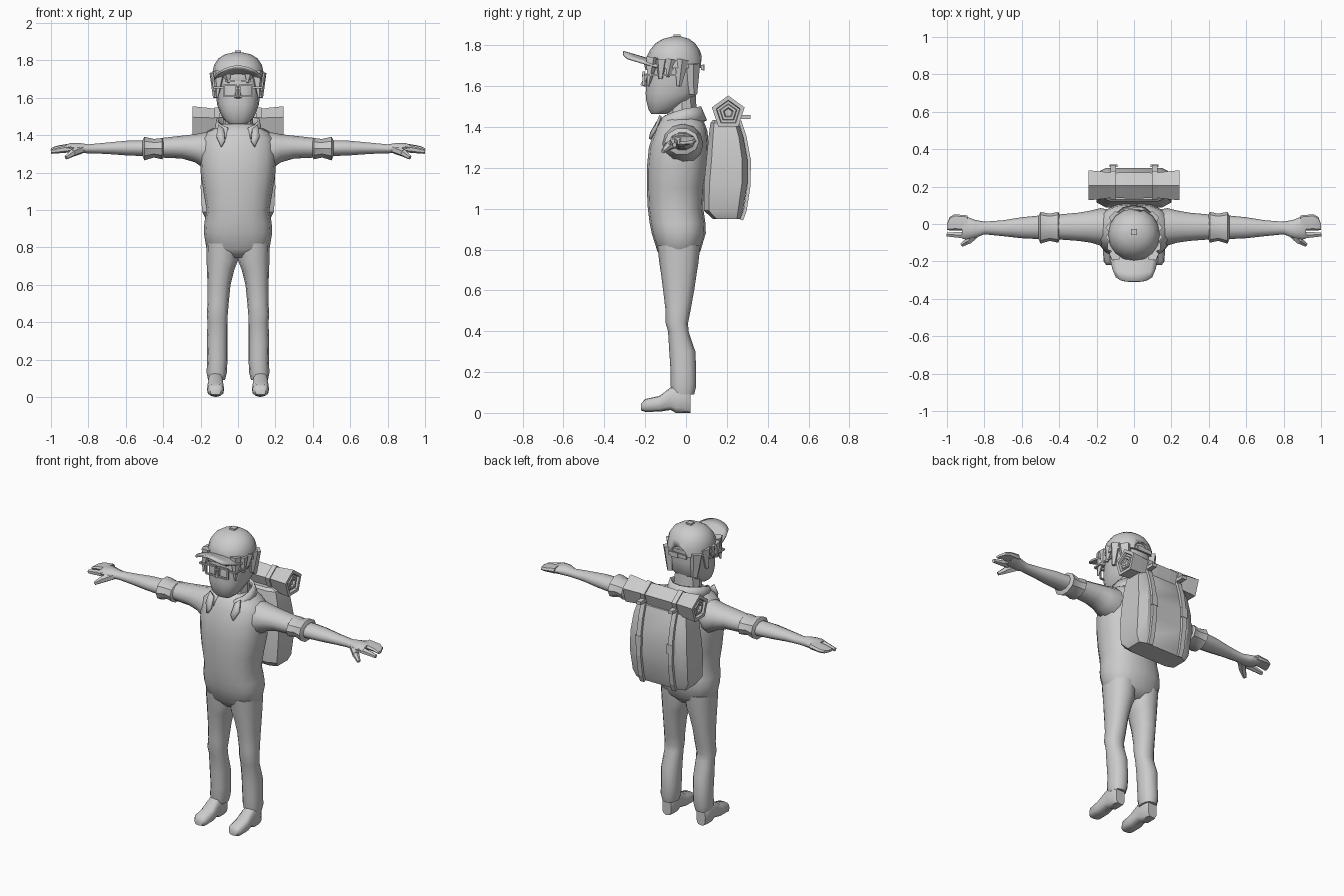
import bpy, bmesh, math
from mathutils import Vector, Matrix

GREY = bpy.data.materials.new("light_grey")
GREY.diffuse_color = (0.6, 0.6, 0.6, 1)


def finish(name, bm, mirror=False, smooth=35):
    bmesh.ops.recalc_face_normals(bm, faces=bm.faces)
    me = bpy.data.meshes.new(name)
    bm.to_mesh(me)
    bm.free()
    me.materials.append(GREY)
    ob = bpy.data.objects.new(name, me)
    bpy.context.collection.objects.link(ob)
    if smooth:
        for p in me.polygons:
            p.use_smooth = True
        me.set_sharp_from_angle(angle=math.radians(smooth))
    if mirror:
        ob.modifiers.new("mirror", 'MIRROR')
    return ob


def loft(name, axis, rings, n=12, power=2.0, phase=0.0, **kw):
    """Rings are (position on axis, a_low, a_high, b_low, b_high)."""
    bm = bmesh.new()
    loops = []
    for t, a0, a1, b0, b1 in rings:
        loop = []
        for i in range(n):
            w = phase + 2 * math.pi * i / n
            c, s = math.cos(w), math.sin(w)
            a = (a0 + a1) / 2 + (a1 - a0) / 2 * math.copysign(abs(c) ** (2 / power), c)
            b = (b0 + b1) / 2 + (b1 - b0) / 2 * math.copysign(abs(s) ** (2 / power), s)
            loop.append(bm.verts.new({'x': (t, a, b), 'y': (a, t, b), 'z': (a, b, t)}[axis]))
        loops.append(loop)
    for p, q in zip(loops, loops[1:]):
        for i in range(n):
            j = (i + 1) % n
            bm.faces.new((p[i], p[j], q[j], q[i]))
    bm.faces.new(loops[0])
    bm.faces.new(loops[-1])
    return finish(name, bm, **kw)


def sym(rings):
    """Expand (z, half width, y_low, y_high) to full rings."""
    return [(z, -w, w, a, b) for z, w, a, b in rings]


def boxes(name, items, mirror=False):
    """Items are (centre, size)."""
    bm = bmesh.new()
    for c, s in items:
        bmesh.ops.create_cube(bm, size=1, matrix=Matrix.Translation(c) @ Matrix.Diagonal((*s, 1)))
    return finish(name, bm, mirror, 0)


def spikes(name, items, n=5, mirror=True):
    """Tapered pieces (start, end, start radius, end radius)."""
    bm = bmesh.new()
    for p, q, r0, r1 in items:
        p, q = Vector(p), Vector(q)
        d = q - p
        m = Matrix.Translation((p + q) / 2) @ d.to_track_quat('Z', 'Y').to_matrix().to_4x4()
        bmesh.ops.create_cone(bm, cap_ends=True, segments=n, radius1=r0, radius2=r1,
                              depth=d.length, matrix=m)
    return finish(name, bm, mirror, 50)


def sheet(name, rows, thick, mirror=False, smooth=35):
    """Grid of points given a thickness."""
    bm = bmesh.new()
    g = [[bm.verts.new(p) for p in row] for row in rows]
    for r, s in zip(g, g[1:]):
        for i in range(len(r) - 1):
            bm.faces.new((r[i], r[i + 1], s[i + 1], s[i]))
    ob = finish(name, bm, mirror, smooth)
    mod = ob.modifiers.new("thickness", 'SOLIDIFY')
    mod.thickness, mod.offset = thick, 0
    return ob


# Torso
loft("jacket_torso", 'z', sym([
    (0.745, 0.10, -0.10, 0.03), (0.79, 0.168, -0.14, 0.07), (0.88, 0.183, -0.168, 0.097),
    (0.93, 0.18, -0.178, 0.095), (1.0, 0.168, -0.187, 0.085), (1.1, 0.185, -0.192, 0.09),
    (1.2, 0.2, -0.192, 0.108), (1.3, 0.205, -0.182, 0.112), (1.38, 0.195, -0.155, 0.105),
    (1.42, 0.16, -0.135, 0.09), (1.46, 0.08, -0.10, 0.06)]), n=16, power=2.4, smooth=60)

# Legs and shoes
loft("trouser_leg", 'z', [
    (0.09, 0.07, 0.16, -0.068, 0.04), (0.13, 0.06, 0.168, -0.075, 0.05),
    (0.2, 0.056, 0.165, -0.075, 0.05), (0.3, 0.056, 0.167, -0.082, 0.046),
    (0.4, 0.056, 0.163, -0.088, 0.012), (0.44, 0.055, 0.167, -0.1, 0.01),
    (0.5, 0.05, 0.163, -0.1, 0.022), (0.6, 0.04, 0.163, -0.112, 0.04),
    (0.68, 0.02, 0.166, -0.122, 0.052), (0.73, 0.0, 0.168, -0.13, 0.06),
    (0.82, 0.0, 0.17, -0.14, 0.07)], n=12, power=2.3, mirror=True, smooth=60)
loft("shoe", 'y', [
    (-0.22, 0.092, 0.148, 0.012, 0.045), (-0.2, 0.077, 0.163, 0.005, 0.068),
    (-0.13, 0.074, 0.166, 0.006, 0.083), (-0.075, 0.08, 0.16, 0.014, 0.125),
    (-0.05, 0.08, 0.16, 0.0, 0.13), (0.0, 0.08, 0.16, 0.0, 0.13),
    (0.022, 0.088, 0.15, 0.0, 0.11)], n=12, power=3, mirror=True, smooth=45)

# Arms with rolled cuffs
loft("sleeve", 'x', [
    (0.1, -0.10, 0.07, 1.24, 1.42), (0.18, -0.115, 0.085, 1.22, 1.415),
    (0.23, -0.10, 0.072, 1.255, 1.405), (0.3, -0.09, 0.06, 1.275, 1.397),
    (0.41, -0.082, 0.05, 1.28, 1.385)], n=12, mirror=True, smooth=60)
loft("rolled_cuff", 'x', [
    (0.395, -0.075, 0.045, 1.285, 1.38), (0.405, -0.1, 0.065, 1.268, 1.388),
    (0.45, -0.09, 0.055, 1.278, 1.382), (0.5, -0.105, 0.065, 1.262, 1.395),
    (0.51, -0.08, 0.045, 1.285, 1.375)], n=10, mirror=True, smooth=30)
loft("forearm", 'x', [
    (0.48, -0.082, 0.048, 1.285, 1.375), (0.6, -0.076, 0.036, 1.29, 1.372),
    (0.7, -0.065, 0.02, 1.298, 1.362), (0.8, -0.055, 0.012, 1.302, 1.352),
    (0.85, -0.075, 0.022, 1.302, 1.36), (0.9, -0.082, 0.042, 1.31, 1.358),
    (0.92, -0.078, 0.045, 1.315, 1.35)], n=10, mirror=True, smooth=60)
loft("grouped_fingers", 'x', [
    (0.89, -0.035, 0.046, 1.318, 1.357), (0.96, -0.034, 0.052, 1.318, 1.345),
    (0.985, -0.034, 0.038, 1.315, 1.338), (1.0, -0.032, 0.0, 1.315, 1.33)],
    n=8, power=3, mirror=True)
spikes("index_finger_and_thumb", [
    ((0.89, -0.06, 1.33), (1.0, -0.056, 1.312), 0.022, 0.012),
    ((0.84, -0.045, 1.325), (0.885, -0.09, 1.305), 0.026, 0.021),
    ((0.88, -0.085, 1.307), (0.92, -0.112, 1.28), 0.021, 0.011)], n=6)

# Neck, collar and head
loft("neck", 'z', sym([(1.4, 0.085, -0.1, 0.06), (1.58, 0.075, -0.09, 0.05)]), n=10)
collar = []
for zt, grow in ((0, 0.012), (1, -0.002)):
    row = []
    for i in range(13):
        t = math.radians(-150 + 25 * i)
        f = (1 - math.cos(t)) / 2
        low, top = 1.43 - 0.06 * f ** 2, 1.497 - 0.065 * f ** 2
        row.append(((0.113 + grow) * math.sin(t), -0.033 + (0.103 + grow + (1 - zt) * 0.015) * math.cos(t),
                    top if zt else low))
    collar.append(row)
sheet("collar", collar, 0.014)
sheet("lapel", [[(0.075, -0.135, 1.43), (0.105, -0.125, 1.455)],
                [(0.07, -0.17, 1.37), (0.115, -0.15, 1.39)],
                [(0.088, -0.176, 1.34), (0.092, -0.176, 1.34)]], 0.014, True)
loft("head", 'z', sym([
    (1.463, 0.05, -0.17, -0.1), (1.485, 0.078, -0.185, -0.045), (1.53, 0.1, -0.197, 0.02),
    (1.565, 0.112, -0.2, 0.056), (1.64, 0.12, -0.194, 0.062), (1.72, 0.125, -0.185, 0.065)]),
    n=14, power=2.6, smooth=40)
spikes("nose", [((0, -0.187, 1.66), (0, -0.207, 1.6), 0.01, 0.018)], n=4, mirror=False)
spikes("hair_lock", [
    ((0.1, -0.165, 1.74), (0.112, -0.185, 1.6), 0.034, 0.006),
    ((0.118, -0.12, 1.73), (0.125, -0.125, 1.635), 0.03, 0.01),
    ((0.118, -0.07, 1.73), (0.124, -0.09, 1.645), 0.034, 0.008),
    ((0.116, -0.02, 1.73), (0.122, -0.035, 1.6), 0.036, 0.012),
    ((0.095, 0.03, 1.71), (0.085, 0.035, 1.56), 0.04, 0.02),
    ((0.06, -0.185, 1.73), (0.05, -0.192, 1.68), 0.03, 0.006)])

# Glasses
boxes("glasses", [
    ((0.042, -0.208, 1.667), (0.072, 0.012, 0.009)), ((0.042, -0.208, 1.607), (0.066, 0.012, 0.008)),
    ((0.01, -0.208, 1.637), (0.008, 0.012, 0.062)), ((0.075, -0.208, 1.637), (0.008, 0.012, 0.062)),
    ((0.005, -0.21, 1.652), (0.012, 0.01, 0.008)), ((0.1, -0.2, 1.655), (0.05, 0.01, 0.009)),
    ((0.126, -0.12, 1.655), (0.008, 0.16, 0.009)), ((0.045, -0.192, 1.69), (0.05, 0.012, 0.01))], True)

# Cap
cap = loft("cap_crown", 'z', sym([
    (1.69, 0.138, -0.19, 0.084), (1.735, 0.137, -0.197, 0.082), (1.775, 0.128, -0.178, 0.068),
    (1.81, 0.105, -0.15, 0.045), (1.832, 0.07, -0.112, 0.015), (1.842, 0.025, -0.07, -0.02)]),
    n=16, power=2.1, smooth=40)
cutter = loft("cap_opening_cutter", 'y', [(0.06, -0.052, 0.052, 1.64, 1.745),
                                          (0.15, -0.052, 0.052, 1.64, 1.745)], n=12)
cutter.hide_render = True
cutter.display_type = 'WIRE'
cut = cap.modifiers.new("opening", 'BOOLEAN')
cut.object, cut.operation, cut.solver = cutter, 'DIFFERENCE', 'EXACT'
boxes("cap_strap", [((0, 0.08, 1.692), (0.12, 0.012, 0.024)), ((0.02, 0.086, 1.692), (0.05, 0.008, 0.03))])
boxes("cap_button", [((0, -0.043, 1.845), (0.034, 0.034, 0.014))])
brim = []
for v in range(5):
    k = v / 4
    row = []
    for i in range(-4, 5):
        u = i / 4
        row.append(((0.128 - 0.033 * k ** 3) * u, -0.13 - k * (0.178 - 0.022 * u ** 4) + 0.02 * u * u * (1 - k),
                    1.715 + 0.052 * k - 0.03 * u * u))
    brim.append(row)
sheet("cap_brim", brim, 0.012)

# Backpack
loft("backpack", 'z', sym([
    (0.95, 0.175, 0.13, 0.268), (0.99, 0.197, 0.085, 0.282), (1.12, 0.205, 0.085, 0.303),
    (1.24, 0.2, 0.097, 0.303), (1.35, 0.188, 0.108, 0.283), (1.42, 0.17, 0.118, 0.26),
    (1.435, 0.14, 0.13, 0.24)]), n=8, power=6, phase=math.pi / 8, smooth=25)
path = [(0.2, 1.44), (0.266, 1.425), (0.289, 1.35), (0.309, 1.24), (0.309, 1.12), (0.289, 0.99), (0.272, 0.945)]
sheet("backpack_strap", [[(0.095, y, z), (0.125, y, z)] for y, z in path], 0.016, True, 0)
boxes("strap_buckle", [((0.11, 0.312, 1.215), (0.042, 0.014, 0.06))], True)


# Bedroll on top, with recessed coiled ends
def pent(x, r):
    return (x, 0.207 - r, 0.207 + r, 1.47 - r, 1.47 + r)


half = [(0.225, 0.02), (0.238, 0.026), (0.238, 0.04), (0.226, 0.045), (0.226, 0.058),
        (0.242, 0.062), (0.242, 0.084), (0.17, 0.077), (0.11, 0.069), (0.05, 0.073)]
loft("bedroll", 'x', [pent(-x, r) for x, r in half] + [pent(x, r) for x, r in half[::-1]],
     n=5, phase=math.pi / 2, smooth=0)
loft("bedroll_band", 'x', [pent(0.095, 0.079), pent(0.125, 0.079)], n=5, phase=math.pi / 2,
     mirror=True, smooth=0)
boxes("bedroll_band_tab", [((0.11, 0.29, 1.45), (0.03, 0.05, 0.02))], True)
